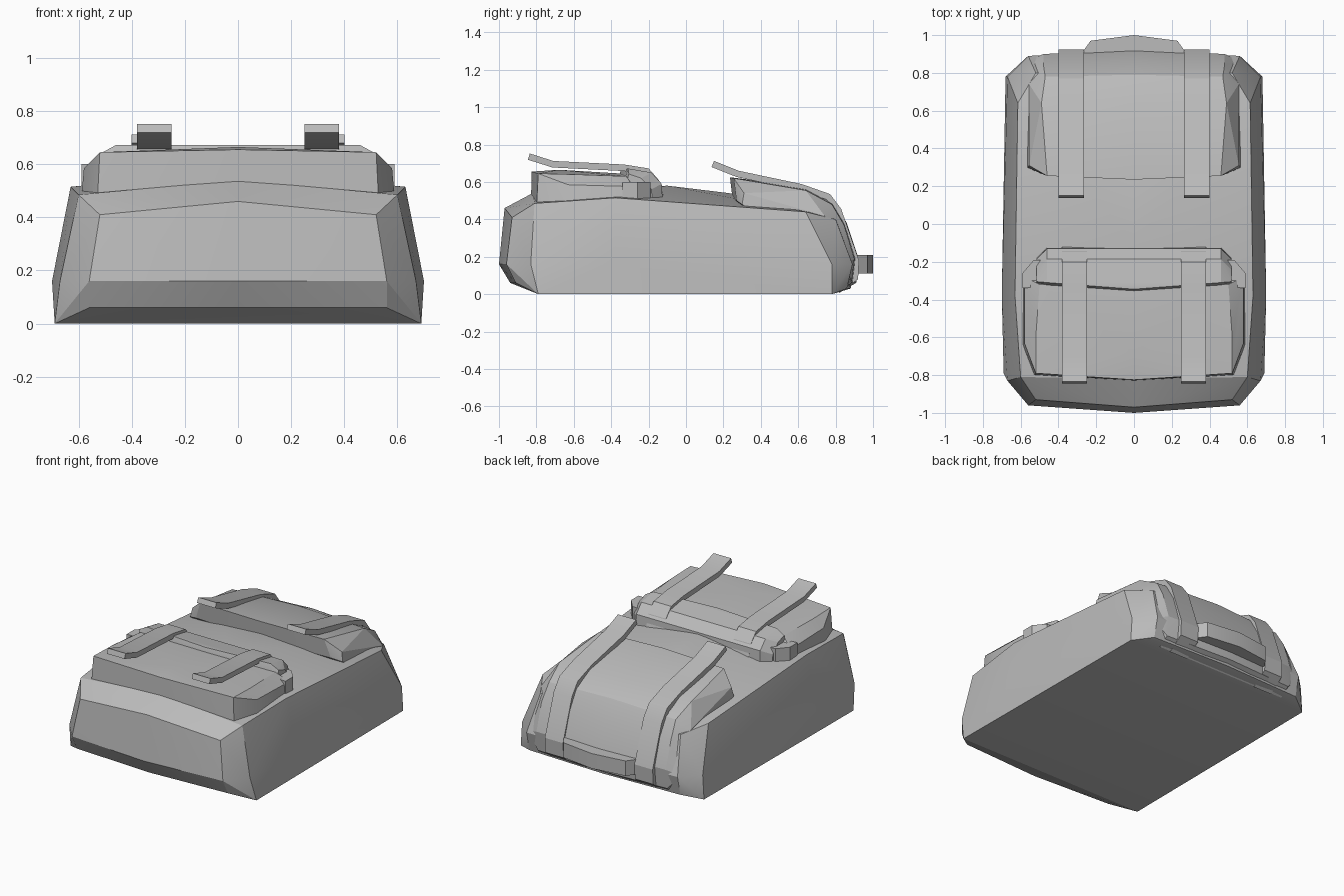
import bpy, bmesh, math
from mathutils import Vector

cube = bpy.data.objects.get("Cube")
if cube:
    bpy.data.objects.remove(cube, do_unlink=True)

grey = bpy.data.materials.new("plain_grey")
grey.use_nodes = True
COLOUR = (0.5, 0.5, 0.5, 1)
grey.diffuse_color = COLOUR
grey.node_tree.nodes["Principled BSDF"].inputs["Base Color"].default_value = COLOUR


def finish(bm, name):
    bmesh.ops.recalc_face_normals(bm, faces=bm.faces[:])
    mesh = bpy.data.meshes.new(name)
    bm.to_mesh(mesh)
    bm.free()
    mesh.materials.append(grey)
    ob = bpy.data.objects.new(name, mesh)
    bpy.context.collection.objects.link(ob)
    bpy.ops.object.select_all(action='DESELECT')
    ob.select_set(True)
    bpy.context.view_layer.objects.active = ob
    bpy.ops.object.shade_smooth_by_angle(angle=math.radians(20))
    return ob


def padded(name, points, mirror=True):
    """Faceted convex volume through points, mirrored across x."""
    bm = bmesh.new()
    for x, y, z in points:
        bm.verts.new((x, y, z))
        if mirror and x > 0:
            bm.verts.new((-x, y, z))
    bmesh.ops.convex_hull(bm, input=bm.verts[:])
    loose = [v for v in bm.verts if not v.link_faces]
    bmesh.ops.delete(bm, geom=loose, context='VERTS')
    bmesh.ops.dissolve_limit(bm, angle_limit=0.01, verts=bm.verts[:], edges=bm.edges[:])
    return finish(bm, name)


def strap(name, path, x0, x1, thick):
    """Flat webbing whose outer side follows a (y, z) path."""
    pts = [Vector(p) for p in path]
    rows = []
    bm = bmesh.new()
    for i, p in enumerate(pts):
        d = (pts[min(i + 1, len(pts) - 1)] - pts[max(i - 1, 0)]).normalized()
        q = p + Vector((d.y, -d.x)) * thick
        rows.append([bm.verts.new((x, a.x, a.y))
                     for x, a in ((x0, p), (x1, p), (x1, q), (x0, q))])
    for a, b in zip(rows, rows[1:]):
        for k in range(4):
            bm.faces.new((a[k], a[(k + 1) % 4], b[(k + 1) % 4], b[k]))
    bm.faces.new(rows[0])
    bm.faces.new(rows[-1][::-1])
    return finish(bm, name)


# Main bag: bottom, widest seam, upper edge, crown
padded("main_bag", [
    (.69, -.79, 0), (.68, .78, 0), (0, -.94, .06), (.56, -.91, .06),
    (0, .88, .03), (.56, .86, .03),
    (0, -1, .16), (.56, -.96, .16), (.67, -.83, .16), (.7, -.38, .16),
    (.67, .78, .16), (.56, .89, .16), (0, .91, .16),
    (0, -.97, .46), (.52, -.93, .41), (.6, -.81, .485), (.63, -.38, .515),
    (.615, .64, .44), (.52, .8, .4), (0, .8, .43),
    (0, -.82, .54), (0, -.1, .58), (0, .23, .54)])

# Small pocket on the crown
padded("small_pocket", [
    (0, -.83, .45), (.53, -.8, .45), (.59, -.64, .47), (.59, -.27, .47), (.5, -.2, .47),
    (.58, -.63, .585), (.58, -.28, .575),
    (0, -.825, .655), (.52, -.79, .645), (.52, -.6, .64),
    (0, -.68, .665), (0, -.35, .645), (.5, -.32, .63)])

# Rolled flap behind the small pocket
section = [(-.36, .5), (-.365, .61), (-.345, .672), (-.19, .65), (-.135, .59), (-.13, .5)]
roll = []
for y, z in section:
    roll.append((0, y, z))
    roll.append((.46, y + (.035 if y < -.3 else .005), z))
    roll.append((.515, y + (.04 if y < -.3 else -.05), z - (.03 if z > .55 else 0)))
padded("rolled_flap", roll)

# Large back pocket that drapes over the end
padded("large_pocket", [
    (0, .235, .625), (.46, .255, .62), (0, .25, .5), (.5, .27, .5), (.565, .3, .48),
    (.555, .31, .54), (0, .64, .575), (.49, .64, .555),
    (0, .79, .5), (.47, .78, .48), (.555, .74, .42),
    (0, .86, .38), (.48, .845, .37),
    (0, .92, .2), (.48, .9, .19), (.57, .86, .16),
    (0, .91, .06), (.48, .885, .06), (.48, .82, .01)])

# Carry handle at the end
padded("carry_handle", [(x, y, z) for z in (.11, .21)
                        for x, y in ((0, 1), (.23, .97), (.28, .9), (0, .88))])

# Webbing straps and flap end tabs on both sides
front_path = [(-.835, .752), (-.71, .712), (-.33, .693), (-.2, .672), (-.145, .61), (-.112, .5)]
back_path = [(.15, .712), (.28, .66), (.62, .588), (.77, .535), (.83, .455),
             (.925, .18), (.92, .08), (.82, .005)]
for side, s in (("left", 1), ("right", -1)):
    strap("front_strap_" + side, front_path, s * .25, s * .38, .035)
    strap("back_strap_" + side, back_path, s * .265, s * .4, .035)
    padded("flap_tab_" + side, [(s * x, y, z) for z in (.5, .6) for x, y in
           ((.48, -.33), (.59, -.34), (.59, -.26), (.53, -.19), (.48, -.19))], False)
